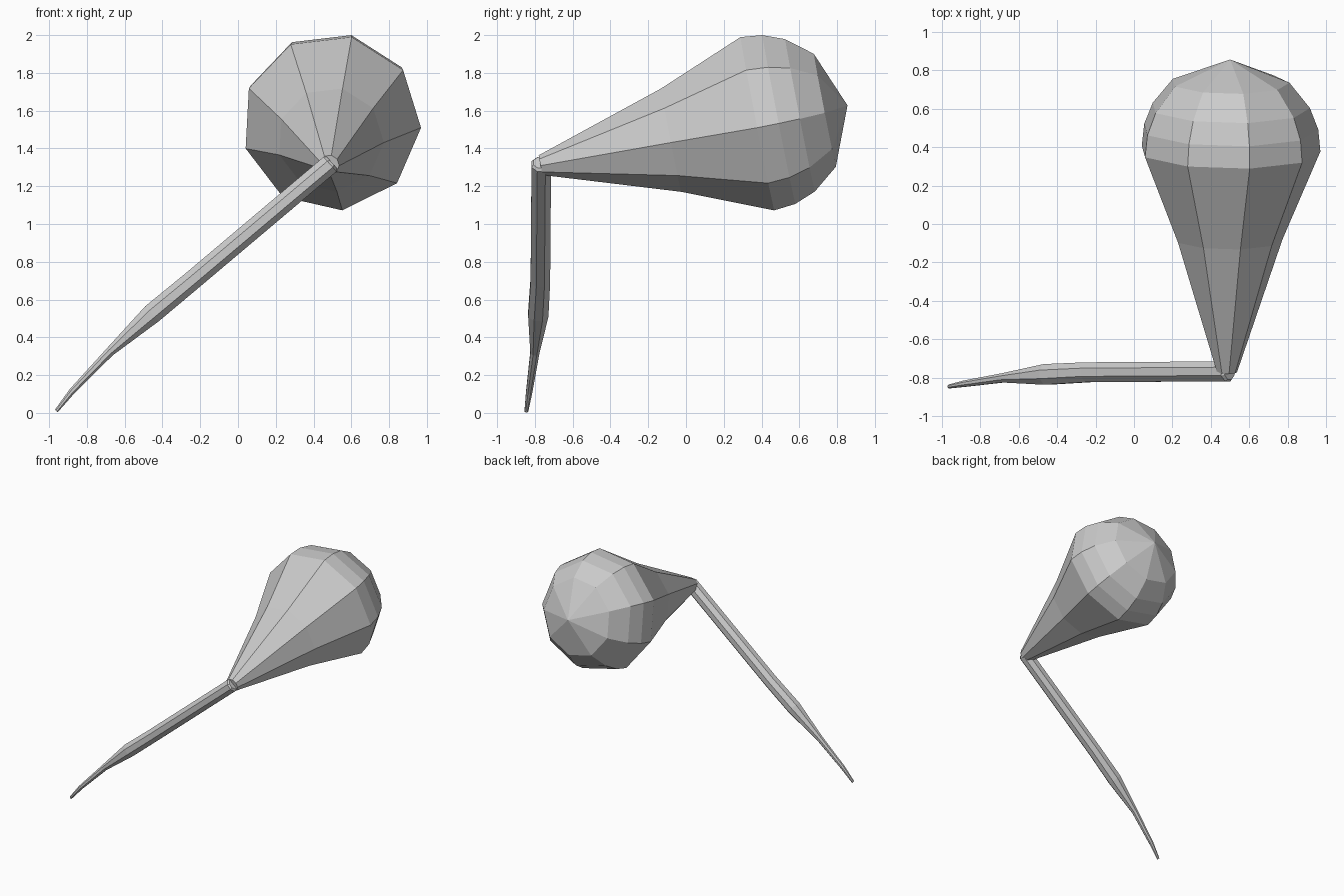
import bpy, bmesh
from math import sin, cos, radians, tau
from mathutils import Vector

if "Cube" in bpy.data.objects:
    bpy.data.objects.remove(bpy.data.objects["Cube"])


def loft(name, rings, sides, axis, offset, apex=None):
    """Skin parallel n-sided rings given as (centre, radius), closing both ends."""
    axis = Vector(axis).normalized()
    if abs(axis.y) > 0.5:                       # ring plane: u sideways, v upward
        u = Vector((1, 0, 0))
    else:
        u = Vector((0, 1, 0))
    u = (u - axis * u.dot(axis)).normalized()
    v = u.cross(axis)
    if v.z < 0:
        v.negate()
    bm = bmesh.new()
    loops = []
    for centre, radius in rings:
        c = Vector(centre)
        loop = []
        for i in range(sides):
            a = radians(offset) + tau * i / sides
            loop.append(bm.verts.new(c + radius * (u * cos(a) + v * sin(a))))
        loops.append(loop)
    for a, b in zip(loops, loops[1:]):
        for i in range(sides):
            j = (i + 1) % sides
            bm.faces.new((a[i], a[j], b[j], b[i]))
    bm.faces.new(loops[0])
    if apex:
        tip = bm.verts.new(apex)
        last = loops[-1]
        for i in range(sides):
            bm.faces.new((last[i], last[(i + 1) % sides], tip))
    else:
        bm.faces.new(loops[-1])
    bmesh.ops.recalc_face_normals(bm, faces=bm.faces)
    mesh = bpy.data.meshes.new(name)
    bm.to_mesh(mesh)
    bm.free()
    obj = bpy.data.objects.new(name, mesh)
    bpy.context.collection.objects.link(obj)
    return obj


# Nine-sided bulb: cone flaring from the elbow, closed by a dome
bulb_start, bulb_end = Vector((0.482, -0.77, 1.312)), Vector((0.5, 0.855, 1.628))
bulb_profile = [(0.0, 0.054), (0.425, 0.283), (0.706, 0.475),
                (0.776, 0.463), (0.845, 0.418), (0.926, 0.31)]
loft("bulb", [(bulb_start.lerp(bulb_end, t), r) for t, r in bulb_profile],
     9, bulb_end - bulb_start, -3, apex=bulb_end)

# Eight-sided stem: even shaft, then a thin pointed end
stem_rings = [((0.497, -0.769, 1.325), 0.042),
              ((0.487, -0.766, 1.316), 0.056),
              ((-0.24, -0.771, 0.703), 0.056),
              ((-0.455, -0.782, 0.525), 0.058),
              ((-0.68, -0.80, 0.322), 0.026),
              ((-0.88, -0.830, 0.113), 0.018),
              ((-0.962, -0.845, 0.010), 0.011)]
loft("stem", stem_rings, 8, (-0.74, -0.01, -0.67), 22.5)
